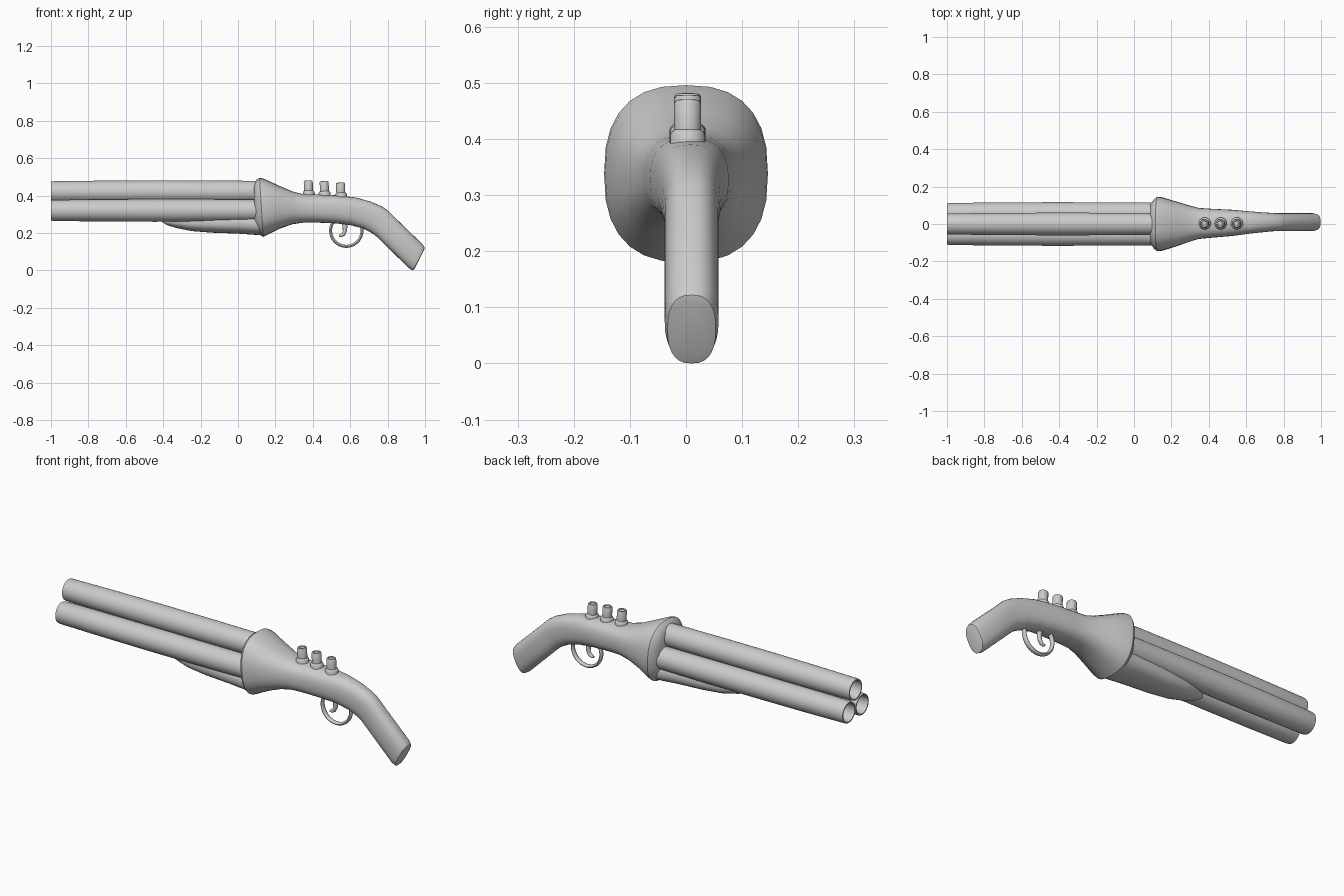
import bpy, bmesh
from math import sin, cos, pi, radians, copysign
from mathutils import Vector

if "Cube" in bpy.data.objects:
    bpy.data.objects.remove(bpy.data.objects["Cube"])


def finish(name, bm, angle=40):
    bmesh.ops.recalc_face_normals(bm, faces=bm.faces)
    me = bpy.data.meshes.new(name)
    bm.to_mesh(me)
    bm.free()
    ob = bpy.data.objects.new(name, me)
    bpy.context.collection.objects.link(ob)
    bpy.ops.object.select_all(action='DESELECT')
    ob.select_set(True)
    bpy.context.view_layer.objects.active = ob
    bpy.ops.object.shade_smooth_by_angle(angle=radians(angle))
    return ob


def skin(name, rings, closed=False, angle=40):
    """Bridge a list of point rings; cap the ends unless the loop is closed."""
    bm = bmesh.new()
    vs = [[bm.verts.new(p) for p in r] for r in rings]
    n = len(rings[0])
    pairs = list(zip(vs, vs[1:])) + ([(vs[-1], vs[0])] if closed else [])
    for a, b in pairs:
        for i in range(n):
            j = (i + 1) % n
            bm.faces.new((a[i], a[j], b[j], b[i]))
    if not closed:
        bm.faces.new(vs[0])
        bm.faces.new(vs[-1])
    return finish(name, bm, angle)


def section(top, bottom, hw, yc=0.0, power=2.5, n=28):
    """Rounded cross-section spanning two side-view points (x, z)."""
    t = Vector((top[0], yc, top[1]))
    b = Vector((bottom[0], yc, bottom[1]))
    mid, up = (t + b) / 2, (t - b) / 2
    f = lambda v: copysign(abs(v) ** (2 / power), v)
    return [mid + up * f(sin(2 * pi * i / n)) + Vector((0, hw, 0)) * f(cos(2 * pi * i / n))
            for i in range(n)]


def ring(centre, u, v, ru, rv, n=24):
    return [centre + u * ru * cos(2 * pi * i / n) + v * rv * sin(2 * pi * i / n) for i in range(n)]


X, Y, Z = Vector((1, 0, 0)), Vector((0, 1, 0)), Vector((0, 0, 1))

# Receiver flare, wrist and bent grip in one smooth body
skin("stock", [
    section((0.085, 0.455), (0.09, 0.22), 0.105),
    section((0.10, 0.485), (0.12, 0.188), 0.135),
    section((0.115, 0.496), (0.135, 0.180), 0.146),
    section((0.14, 0.490), (0.155, 0.190), 0.144),
    section((0.22, 0.453), (0.22, 0.222), 0.122),
    section((0.29, 0.423), (0.29, 0.247), 0.099, 0.002),
    section((0.34, 0.410), (0.35, 0.256), 0.083, 0.003),
    section((0.42, 0.407), (0.42, 0.256), 0.077, 0.004),
    section((0.53, 0.402), (0.52, 0.252), 0.070, 0.006),
    section((0.63, 0.390), (0.60, 0.243), 0.060, 0.008),
    section((0.71, 0.368), (0.67, 0.224), 0.053, 0.009),
    section((0.77, 0.342), (0.71, 0.203), 0.049, 0.01),
    section((0.80, 0.322), (0.735, 0.187), 0.048, 0.01),
    section((0.84, 0.282), (0.765, 0.158), 0.048, 0.01),
    section((0.987, 0.140), (0.915, 0.011), 0.048, 0.01),
    section((0.998, 0.122), (0.936, 0.000), 0.043, 0.01),
    section((0.995, 0.110), (0.946, 0.013), 0.032, 0.01),
])

# Three open barrels: outside out, inside back
for name, y, z in (("top_barrel", 0, 0.421), ("left_barrel", -0.056, 0.321), ("right_barrel", 0.056, 0.321)):
    prof = [(0.125, 0.058), (-0.15, 0.060), (-0.45, 0.0605), (-0.75, 0.059), (-0.99, 0.056),
            (-1.0, 0.054), (-1.0, 0.048), (-0.985, 0.046), (0.12, 0.046)]
    skin(name, [ring(Vector((x, y, z)), Y, Z, r, r, 32) for x, r in prof])

# Fore-end under the barrels, tapering to the front
skin("fore_end", [
    section((-0.405, 0.275), (-0.405, 0.258), 0.012, power=2),
    section((-0.38, 0.285), (-0.38, 0.243), 0.034, power=2),
    section((-0.33, 0.300), (-0.33, 0.227), 0.055, power=2.2),
    section((-0.25, 0.305), (-0.25, 0.211), 0.073, power=2.3),
    section((-0.14, 0.310), (-0.14, 0.202), 0.085, power=2.3),
    section((0.0, 0.310), (0.0, 0.197), 0.093, power=2.3),
    section((0.13, 0.310), (0.13, 0.188), 0.100, power=2.3),
])

# Three pegs with collars on top of the wrist, leaning slightly
for k, (x, top) in enumerate(((0.375, 0.481), (0.46, 0.478), (0.547, 0.470))):
    up = Vector((-0.05, 0, 1)).normalized()
    side = up.cross(Y)
    prof = [(-0.10, 0.032), (-0.063, 0.032), (-0.058, 0.029), (-0.054, 0.024),
            (-0.006, 0.024), (-0.001, 0.021), (0, 0.015), (-0.004, 0.013)]
    skin("peg_%d" % (k + 1), [ring(Vector((x, 0.003, top)) + up * h, side, Y, r, r, 20)
                              for h, r in prof], angle=35)


def sweep(name, path, sizes, y):
    """Oval bar along side-view points."""
    pts = [Vector((x, y, z)) for x, z in path]
    rings = []
    for i, p in enumerate(pts):
        t = (pts[min(i + 1, len(pts) - 1)] - pts[max(i - 1, 0)]).normalized()
        rings.append(ring(p, t.cross(Y), Y, *sizes[i], 12))
    return skin(name, rings)


# Trigger guard: a hoop whose upper part sinks into the wrist
steps = 28
arc = [radians(150 + 240 * i / steps) for i in range(steps + 1)]
sweep("trigger_guard", [(0.579 + 0.084 * cos(a), 0.213 + 0.084 * sin(a)) for a in arc],
      [(0.008, 0.013)] * len(arc), 0.005)

# Curved trigger
sweep("trigger", [(0.568, 0.265), (0.572, 0.235), (0.571, 0.21), (0.563, 0.193), (0.550, 0.186), (0.540, 0.186)],
      [(0.014, 0.012), (0.013, 0.011), (0.011, 0.010), (0.010, 0.010), (0.008, 0.009), (0.005, 0.007)], 0.005)
